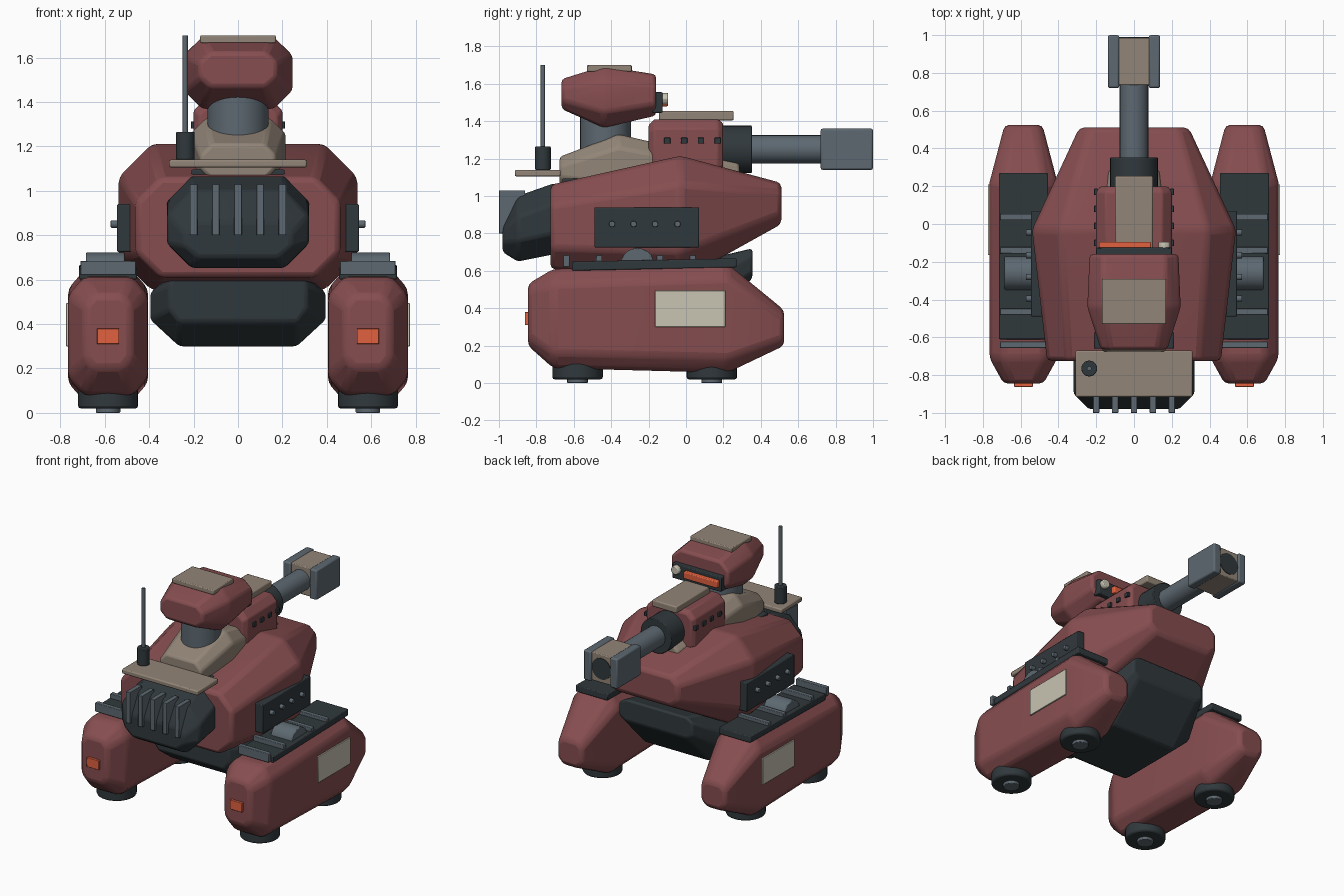
import bpy, bmesh, math
from mathutils import Matrix, Vector

if "Cube" in bpy.data.objects:
    bpy.data.objects.remove(bpy.data.objects["Cube"])

COL = {"red": (.24, .075, .08), "dark": (.03, .04, .045), "steel": (.11, .14, .165),
       "tan": (.29, .235, .185), "orange": (.75, .12, .05), "cream": (.58, .55, .45)}
MATS = {}
for n, c in COL.items():
    MATS[n] = bpy.data.materials.new(n + "_paint")
    MATS[n].diffuse_color = (*c, 1)


def finish(name, bm, mat, bevel):
    bmesh.ops.recalc_face_normals(bm, faces=bm.faces)
    me = bpy.data.meshes.new(name)
    bm.to_mesh(me)
    bm.free()
    me.materials.append(MATS[mat])
    ob = bpy.data.objects.new(name, me)
    bpy.context.collection.objects.link(ob)
    if bevel:
        m = ob.modifiers.new("bevel", "BEVEL")
        m.width, m.segments = bevel, 2
        m.limit_method, m.angle_limit = "ANGLE", math.radians(20)
    bpy.ops.object.select_all(action="DESELECT")
    bpy.context.view_layer.objects.active = ob
    ob.select_set(True)
    bpy.ops.object.shade_smooth_by_angle(angle=math.radians(28))
    return ob


def loft(name, mat, secs, cx=0, bevel=.015):
    """Chamfered-rectangle sections along y: (y, half width, z0, z1, chamfer x, chamfer z)."""
    bm = bmesh.new()
    rings = []
    for y, w, a, b, c, d in secs:
        pts = [(w, a + d), (w, b - d), (w - c, b), (c - w, b),
               (-w, b - d), (-w, a + d), (c - w, a), (w - c, a)]
        rings.append([bm.verts.new((cx + x, y, z)) for x, z in pts])
    for r, s in zip(rings, rings[1:]):
        for i in range(8):
            j = (i + 1) % 8
            bm.faces.new((r[i], r[j], s[j], s[i]))
    bm.faces.new(rings[0])
    bm.faces.new(rings[-1])
    return finish(name, bm, mat, bevel)


def box(name, mat, x, y, z, bevel=.006, tilt=0):
    """Box given by (min, max) on each axis, optionally pitched about x."""
    lo, hi = map(Vector, zip(x, y, z))
    bm = bmesh.new()
    M = Matrix.Translation((lo + hi) / 2) @ Matrix.Rotation(tilt, 4, "X") @ Matrix.Diagonal((*(hi - lo), 1))
    bmesh.ops.create_cube(bm, size=1, matrix=M)
    return finish(name, bm, mat, bevel)


def cyl(name, mat, a, b, r, n=24, bevel=.005):
    a, b = Vector(a), Vector(b)
    bm = bmesh.new()
    M = Matrix.Translation((a + b) / 2) @ (b - a).to_track_quat("Z", "Y").to_matrix().to_4x4()
    bmesh.ops.create_cone(bm, cap_ends=True, segments=n, radius1=r, radius2=r,
                          depth=(b - a).length, matrix=M)
    return finish(name, bm, mat, bevel)


def span(s, a, b):
    return tuple(sorted((s * a, s * b)))


# Hull and belly
loft("hull", "red", [(-.725, .46, .61, 1.06, .11, .11), (-.03, .54, .55, 1.215, .15, .15),
                     (.51, .29, .85, 1.07, .06, .05)], bevel=.025)
loft("belly", "dark", [(-.55, .31, .41, .64, .04, .06), (-.40, .395, .30, .66, .13, .12),
                       (.10, .395, .30, .66, .13, .12), (.355, .30, .56, .72, .05, .03)])

# Front grille with upright ribs
loft("grille", "dark", [(-.70, .32, .69, 1.07, .11, .11), (-.90, .32, .65, 1.0, .11, .11),
                        (-.98, .24, .70, .86, .06, .05)])
for i in range(5):
    x = (i - 2) * .1
    box("grille_rib", "steel", (x - .017, x + .017), (-1, -.86), (.80, 1.03), .003)

# Front deck plate and antenna
box("front_deck", "tan", (-.31, .31), (-.915, -.67), (1.105, 1.14), .008)
cyl("antenna_base", "dark", (-.237, -.765, 1.14), (-.237, -.765, 1.265), .042)
cyl("antenna_rod", "steel", (-.237, -.765, 1.25), (-.237, -.765, 1.70), .012, 12, 0)

# Turret base, neck and head
box("turret_seat", "dark", (-.21, .21), (-.66, -.2), (1.0, 1.095), .006)
loft("turret_base", "tan", [(-.675, .17, 1.05, 1.21, .05, .05), (-.36, .215, 1.0, 1.33, .07, .07),
                            (.285, .135, 1.0, 1.18, .04, .04)])
cyl("neck", "steel", (0, -.43, 1.2), (0, -.43, 1.45), .137, 28)
loft("head", "red", [(-.665, .175, 1.465, 1.625, .05, .045), (-.44, .247, 1.365, 1.695, .085, .085),
                     (-.16, .235, 1.43, 1.65, .07, .06)], bevel=.018)
box("head_plate", "tan", (-.17, .17), (-.53, -.29), (1.665, 1.70))
box("visor_frame", "dark", (-.2, .2), (-.18, -.125), (1.445, 1.555))
box("visor_light", "orange", (-.185, .09), (-.14, -.095), (1.48, 1.53))
cyl("visor_lens", "cream", (.16, -.14, 1.52), (.16, -.095, 1.52), .032, 16, .008)

# Gun housing
loft("gun_housing", "red", [(-.20, .175, 1.12, 1.38, .04, .04), (-.17, .2, 1.10, 1.41, .05, .05),
                            (.17, .2, 1.10, 1.41, .05, .05), (.198, .18, 1.12, 1.39, .04, .04)], bevel=.008)
box("housing_plate", "tan", (-.1, .1), (-.145, .255), (1.405, 1.455), .008)
for s in (-1, 1):
    for i in range(4):
        y = -.1 + .09 * i
        box("housing_bolt", "dark", span(s, .19, .212), (y - .017, y + .017), (1.28, 1.312), .003)

# Gun barrel and muzzle
cyl("barrel_collar", "dark", (0, .15, 1.25), (0, .352, 1.25), .127, 28)
cyl("barrel", "steel", (0, .3, 1.25), (0, .76, 1.25), .076, 24)
box("muzzle_core", "tan", (-.085, .085), (.735, .985), (1.145, 1.355))
cyl("muzzle_bore", "dark", (0, .95, 1.25), (0, .989, 1.25), .078, 24, 0)

for s in (-1, 1):
    cx = s * .585
    box("muzzle_cheek", "steel", span(s, .078, .138), (.72, 1.0), (1.14, 1.36), .01)

    # Hull side panel with bolts
    box("side_panel", "dark", span(s, .47, .545), (-.49, .07), (.725, .94))
    for y in (-.395, -.28, -.165, -.045):
        cyl("panel_bolt", "steel", (s * .54, y, .85), (s * .573, y, .85), .017, 12, .003)

    # Leg pod
    loft("leg_pod", "red", [(-.845, .105, .20, .53, .04, .05), (-.71, .18, .08, .61, .07, .08),
                            (.22, .18, .055, .64, .07, .08), (.525, .10, .20, .39, .04, .04)],
         cx, .025)
    box("pod_side_plate", "cream", span(s, .75, .774), (-.165, .21), (.30, .495), .003)
    box("pod_lamp", "orange", (cx - .05, cx + .05), (-.862, -.83), (.31, .38), .003)

    # Feet
    for y in (-.58, .138):
        cyl("foot_wheel", "dark", (cx, y, .02), (cx, y, .11), .135, 28, .012)
        cyl("foot_hub", "steel", (cx, y, 0), (cx, y, .04), .055, 20, .004)

    # Tread deck on the pod
    box("tread_deck", "dark", span(s, .455, .715), (-.61, .27), (.61, .658), .006, .02)
    for y in (.037, -.14, -.465, -.64):
        box("tread_cleat", "steel", span(s, .46, .71), (y - .017, y + .017), (.62, .685), .004)
    cyl("tread_drum", "steel", (s * .51, -.26, .63), (s * .685, -.26, .63), .092, 20)

for m in bpy.data.materials:
    if m.users and not m.is_grease_pencil:
        m.use_nodes = True
        m.node_tree.nodes["Principled BSDF"].inputs["Base Color"].default_value = m.diffuse_color
